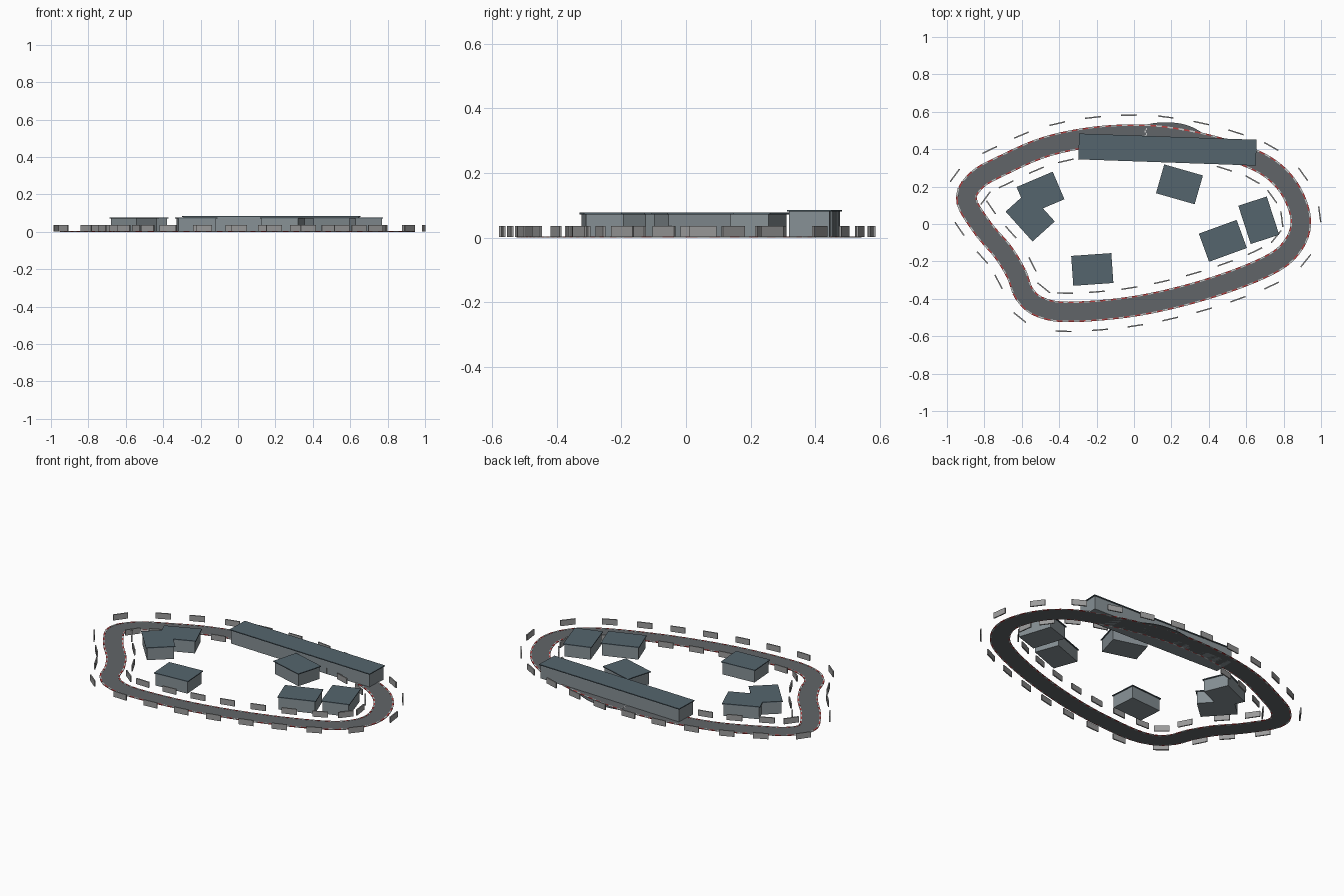
import bpy, bmesh, math
from mathutils import Vector, Matrix

if "Cube" in bpy.data.objects:
    bpy.data.objects.remove(bpy.data.objects["Cube"])

def mat(name, c):
    m = bpy.data.materials.new(name)
    m.diffuse_color = (*c, 1)
    m.use_nodes = True
    m.node_tree.nodes["Principled BSDF"].inputs["Base Color"].default_value = m.diffuse_color
    return m

ASPHALT = mat("asphalt", (0.12, 0.13, 0.14))
WALL = mat("wall", (0.24, 0.28, 0.30))
ROOF = mat("roof", (0.09, 0.13, 0.155))
STEEL = mat("steel", (0.33, 0.33, 0.33))
RED = mat("kerb_red", (0.5, 0.05, 0.05))
WHITE = mat("kerb_white", (0.6, 0.6, 0.6))

def finish(name, bm, m):
    bmesh.ops.recalc_face_normals(bm, faces=bm.faces)
    me = bpy.data.meshes.new(name)
    bm.to_mesh(me)
    bm.free()
    me.materials.append(m)
    ob = bpy.data.objects.new(name, me)
    bpy.context.collection.objects.link(ob)
    return ob

def add_box(bm, x, y, z0, z1, lx, ly, rot):
    bmesh.ops.create_cube(bm, size=1, matrix=Matrix.Translation((x, y, (z0 + z1) / 2))
                          @ Matrix.Rotation(rot, 4, 'Z') @ Matrix.Diagonal((lx, ly, z1 - z0, 1)))

def spline(pts, closed, steps=24):
    n, out = len(pts), []
    get = lambda i: Vector(pts[i % n] if closed else pts[max(0, min(n - 1, i))])
    for i in range(n if closed else n - 1):
        a, b, c, d = (get(i + k) for k in (-1, 0, 1, 2))
        for s in range(steps):
            t = s / steps
            out.append(0.5 * (2*b + (c - a)*t + (2*a - 5*b + 4*c - d)*t*t + (3*b - a - 3*c + d)*t**3))
    out.append(get(n) if closed else get(n - 1))
    return out

def resample(path, count, phase=0):
    # evenly spaced (point, left normal) pairs along a path
    acc = [0]
    for a, b in zip(path, path[1:]):
        acc.append(acc[-1] + (b - a).length)
    res, j = [], 0
    for k in range(count):
        s = acc[-1] * (k + phase) / count
        while acc[j + 1] <= s:
            j += 1
        t = (path[j + 1] - path[j]).normalized()
        res.append((path[j] + t * (s - acc[j]), Vector((-t.y, t.x))))
    return res

def ribbon(name, samples, half, z1, m, closed):
    bm = bmesh.new()
    rings = []
    for p, n in samples:
        l, r = p + n * half, p - n * half
        rings.append([bm.verts.new((q.x, q.y, z)) for q, z in ((l, 0), (r, 0), (r, z1), (l, z1))])
    for i in range(len(rings) - (0 if closed else 1)):
        a, b = rings[i], rings[(i + 1) % len(rings)]
        for k in range(4):
            bm.faces.new((a[k], a[(k + 1) % 4], b[(k + 1) % 4], b[k]))
    if not closed:
        bm.faces.new(rings[0])
        bm.faces.new(rings[-1])
    return finish(name, bm, m)

# Circuit centreline, clockwise from the left tip
CENTRE = [(-.895, .13), (-.84, .235), (-.70, .315), (-.48, .41), (-.24, .462), (0, .478), (.2, .463),
          (.45, .41), (.69, .32), (.83, .19), (.892, .01), (.83, -.14), (.67, -.245), (.35, -.36),
          (0, -.44), (-.34, -.47), (-.50, -.445), (-.585, -.375), (-.63, -.265), (-.70, -.15), (-.81, -.02)]
path = spline(CENTRE, True)
ribbon("track", resample(path, 120), 0.05, 0.003, ASPHALT, True)

# Pit lane bulging off the outside of the main straight
lane = spline([(.05, .498), (.14, .513), (.24, .508), (.32, .48), (.39, .43)], False, 8)
ribbon("pit_lane", resample(lane, 20), 0.03, 0.002, ASPHALT, False)

# Kerbs: alternating red and white blocks on both track edges
kerbs = resample(path, 150)
for name, m, odd in (("red_kerbs", RED, 0), ("white_kerbs", WHITE, 1)):
    bm = bmesh.new()
    for side in (-1, 1):
        for i in range(odd, 150, 2):
            p, n = kerbs[i]
            q = p + n * side * 0.051
            nxt = kerbs[(i + 1) % 150]
            ln = (nxt[0] + nxt[1] * side * 0.051 - q).length
            add_box(bm, q.x, q.y, 0, 0.004, ln, 0.008, math.atan2(-n.x, n.y))
    finish(name, bm, m)

# Start line
bm = bmesh.new()
for i in range(6):
    add_box(bm, .06 + .006 * (i % 2), .438 + .014 * i, 0.002, 0.004, .006, .012, -.05)
finish("start_line", bm, WHITE)

# Barriers: spaced upright panels outside and inside the track
for name, off, phase in (("outer_barriers", 0.104, 0.4), ("inner_barriers", -0.1, 0.4)):
    bm = bmesh.new()
    for p, n in resample(path, 24, phase):
        q = p + n * off
        add_box(bm, q.x, q.y, 0.002, 0.036, 0.085, 0.007, math.atan2(-n.x, n.y))
    finish(name, bm, STEEL)

def building(name, x, y, lx, ly, deg, h, bays=1):
    rot = math.radians(deg)
    bm = bmesh.new()
    add_box(bm, x, y, 0, h - 0.005, lx - 0.012, ly - 0.012, rot)
    # thin piers between the bays
    for i in range(1, bays):
        d = lx * (i / bays - 0.5)
        add_box(bm, x + d * math.cos(rot), y + d * math.sin(rot), 0, h - 0.005, 0.004, ly - 0.008, rot)
    finish(name + "_walls", bm, WALL)
    bm = bmesh.new()
    add_box(bm, x, y, h - 0.005, h, lx, ly, rot)
    finish(name + "_roof", bm, ROOF)

# Pit building and infield sheds
building("pit_building", .179, .398, .95, .138, -2, .085, 5)
SHEDS = [(-.50, .165, .21, .16, 23), (-.555, .04, .215, .16, -48), (-.223, -.243, .215, .16, 4),
         (.243, .212, .215, .16, -16), (.475, -.09, .215, .16, 20), (.667, .02, .16, .215, 18)]
for i, s in enumerate(SHEDS):
    building(f"shed_{i + 1}", *s, .077)
